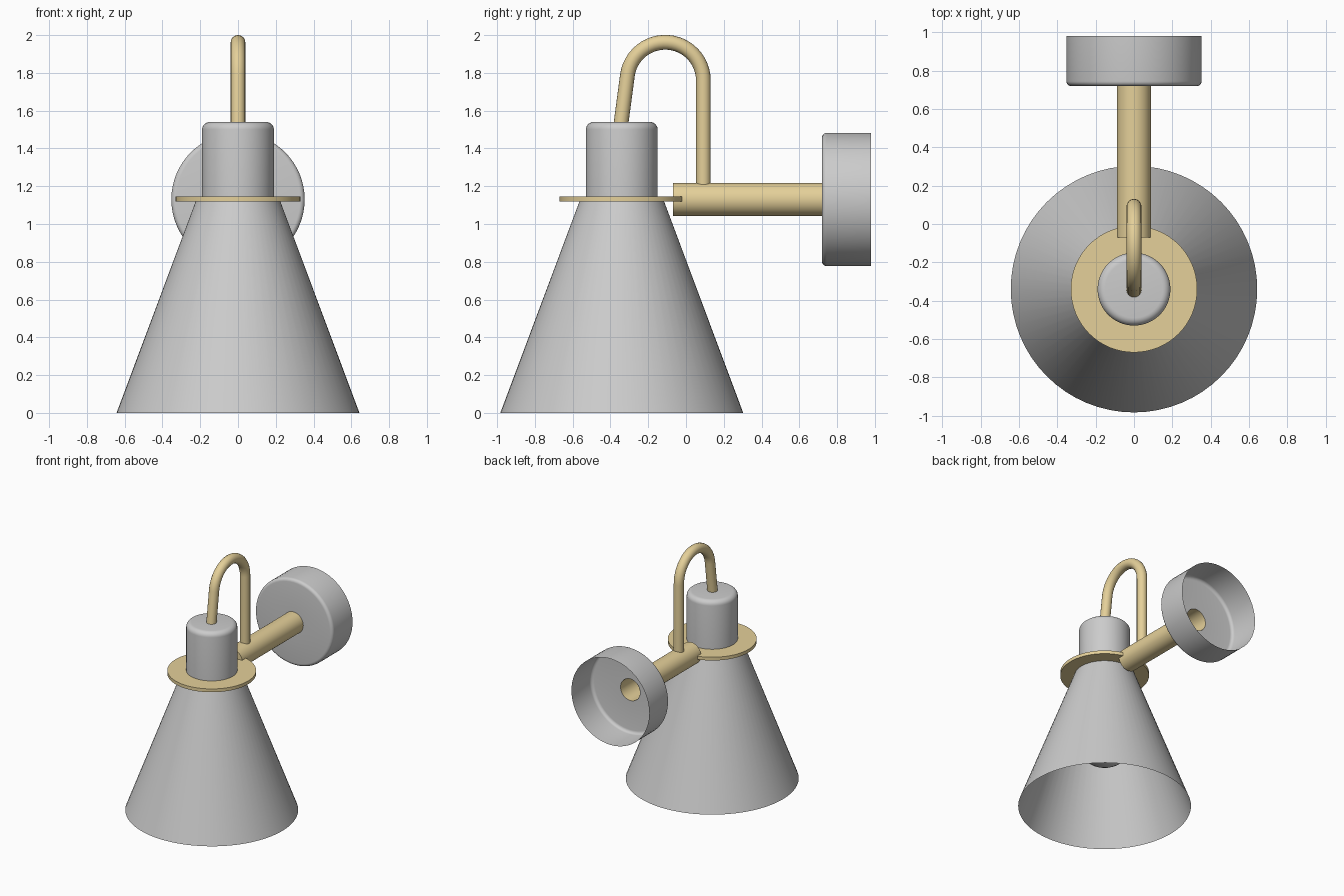
import bpy, bmesh, math
from mathutils import Matrix

if "Cube" in bpy.data.objects:
    bpy.data.objects.remove(bpy.data.objects["Cube"])

brass = bpy.data.materials.new("brass")
brass.diffuse_color = (0.78, 0.63, 0.32, 1)
brass.use_nodes = True
brass.node_tree.nodes["Principled BSDF"].inputs["Base Color"].default_value = brass.diffuse_color

SHADE_Y, ARM_Z = -0.34, 1.13


def finish(ob, mat=None):
    if mat:
        ob.data.materials.append(mat)
    bpy.ops.object.select_all(action='DESELECT')
    ob.select_set(True)
    bpy.context.view_layer.objects.active = ob
    bpy.ops.object.shade_smooth_by_angle(angle=math.radians(35))
    return ob


def lathe(name, profile, matrix, mat=None, steps=64):
    """Spin (radius, height) points around local z."""
    bm = bmesh.new()
    vs = [bm.verts.new((r, 0, h)) for r, h in profile]
    es = [bm.edges.new(p) for p in zip(vs, vs[1:])]
    bmesh.ops.spin(bm, geom=vs + es, axis=(0, 0, 1), cent=(0, 0, 0),
                   angle=math.tau, steps=steps, use_duplicate=False)
    bmesh.ops.remove_doubles(bm, verts=bm.verts, dist=1e-5)
    bmesh.ops.recalc_face_normals(bm, faces=bm.faces)
    bm.transform(matrix)
    me = bpy.data.meshes.new(name)
    bm.to_mesh(me)
    bm.free()
    ob = bpy.data.objects.new(name, me)
    bpy.context.collection.objects.link(ob)
    return finish(ob, mat)


def arc(cr, ch, rad, a0, a1, n):
    """Points of a circular arc in a profile, angles in degrees."""
    return [(cr + rad * math.cos(math.radians(a0 + (a1 - a0) * i / n)),
             ch + rad * math.sin(math.radians(a0 + (a1 - a0) * i / n)))
            for i in range(n + 1)]


hang = Matrix.Translation((0, SHADE_Y, 0))
# local z runs along +y, towards the wall
wall = Matrix.Translation((0, 0, ARM_Z)) @ Matrix.Rotation(-math.pi / 2, 4, 'X')

# conical open shade, socket cap and brass ring between them
lathe("shade", [(0.643, 0), (0.222, 1.125)], hang)
lathe("socket_cap", [(0.19, 1.12)] + arc(0.15, 1.50, 0.04, 0, 90, 6) + [(0, 1.54)], hang)
lathe("shade_ring", [(0, 1.118), (0.33, 1.118), (0.33, 1.145), (0, 1.145)], hang, brass)

# round bulb with neck inside the shade
bulb = [(0, 0.36)] + arc(0, 0.58, 0.22, -90, 55, 16)[1:]
lathe("bulb", bulb + [(0.10, 0.84), (0.09, 0.92), (0.09, 1.118)], hang, steps=48)

# wall plate: shallow cup open at the back, rounded front edge
lathe("wall_plate", [(0.088, 0.72)] + arc(0.328, 0.745, 0.025, -90, 0, 5) + [(0.353, 0.98)], wall)

# straight arm, open where it enters the plate
lathe("arm", [(0, -0.07), (0.088, -0.07), (0.088, 0.722)], wall, brass, steps=48)

# bent tube from the arm up and over to the cap
path = [(0.092, 1.18)] + arc(-0.11, 1.76, 0.202, 0, 172, 24) + [(-0.347, 1.51)]
cu = bpy.data.curves.new("gooseneck", 'CURVE')
cu.dimensions = '3D'
cu.bevel_depth = 0.039
cu.bevel_resolution = 6
cu.use_fill_caps = True
sp = cu.splines.new('POLY')
sp.points.add(len(path) - 1)
for p, (y, z) in zip(sp.points, path):
    p.co = (0, y, z, 1)
neck = bpy.data.objects.new("gooseneck", cu)
bpy.context.collection.objects.link(neck)
bpy.ops.object.select_all(action='DESELECT')
neck.select_set(True)
bpy.context.view_layer.objects.active = neck
bpy.ops.object.convert(target='MESH')
finish(bpy.context.view_layer.objects.active, brass)
